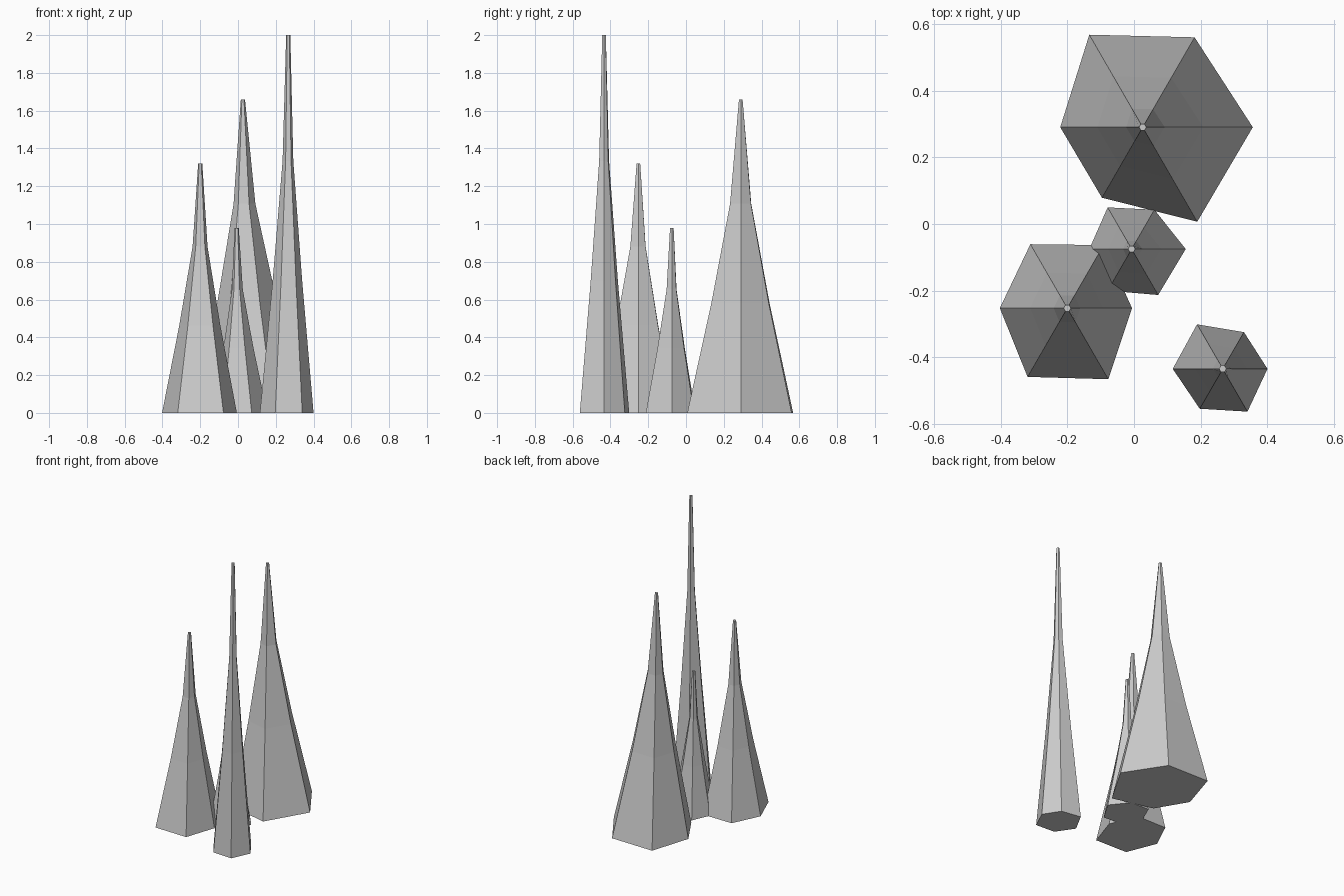
import bpy
import bmesh
from math import cos, sin, radians

if "Cube" in bpy.data.objects:
    bpy.data.objects.remove(bpy.data.objects["Cube"])

# Shared taper: (fraction of height, fraction of base radius)
RINGS = [(0.0, 1.0), (0.35, 0.55), (0.667, 0.2)]
TIP_RADIUS = 0.011


def spire(name, x, y, height, radii):
    """Irregular six-sided spike with a tapering profile and a flat tip."""
    bm = bmesh.new()
    levels = [(h * height, [r * s for r in radii]) for h, s in RINGS]
    levels.append((height, [TIP_RADIUS] * 6))
    rings = []
    for z, rs in levels:
        rings.append([bm.verts.new((r * cos(radians(60 * i)), r * sin(radians(60 * i)), z))
                      for i, r in enumerate(rs)])
    for low, high in zip(rings, rings[1:]):
        for i in range(6):
            j = (i + 1) % 6
            bm.faces.new((low[i], low[j], high[j], high[i]))
    bm.faces.new(rings[0][::-1])
    bm.faces.new(rings[-1])
    mesh = bpy.data.meshes.new(name)
    bm.to_mesh(mesh)
    bm.free()
    obj = bpy.data.objects.new(name, mesh)
    obj.location = (x, y, 0)
    bpy.context.collection.objects.link(obj)


# Four rock spires, radii listed every 60 degrees from +x
spire("wide_spire", 0.026, 0.29, 1.66, [0.33, 0.311, 0.32, 0.247, 0.244, 0.327])
spire("left_spire", -0.2, -0.252, 1.32, [0.194, 0.218, 0.221, 0.202, 0.238, 0.246])
spire("small_spire", -0.007, -0.075, 0.98, [0.162, 0.136, 0.144, 0.127, 0.144, 0.159])
spire("tall_spire", 0.266, -0.434, 2.0, [0.134, 0.127, 0.154, 0.15, 0.138, 0.148])
